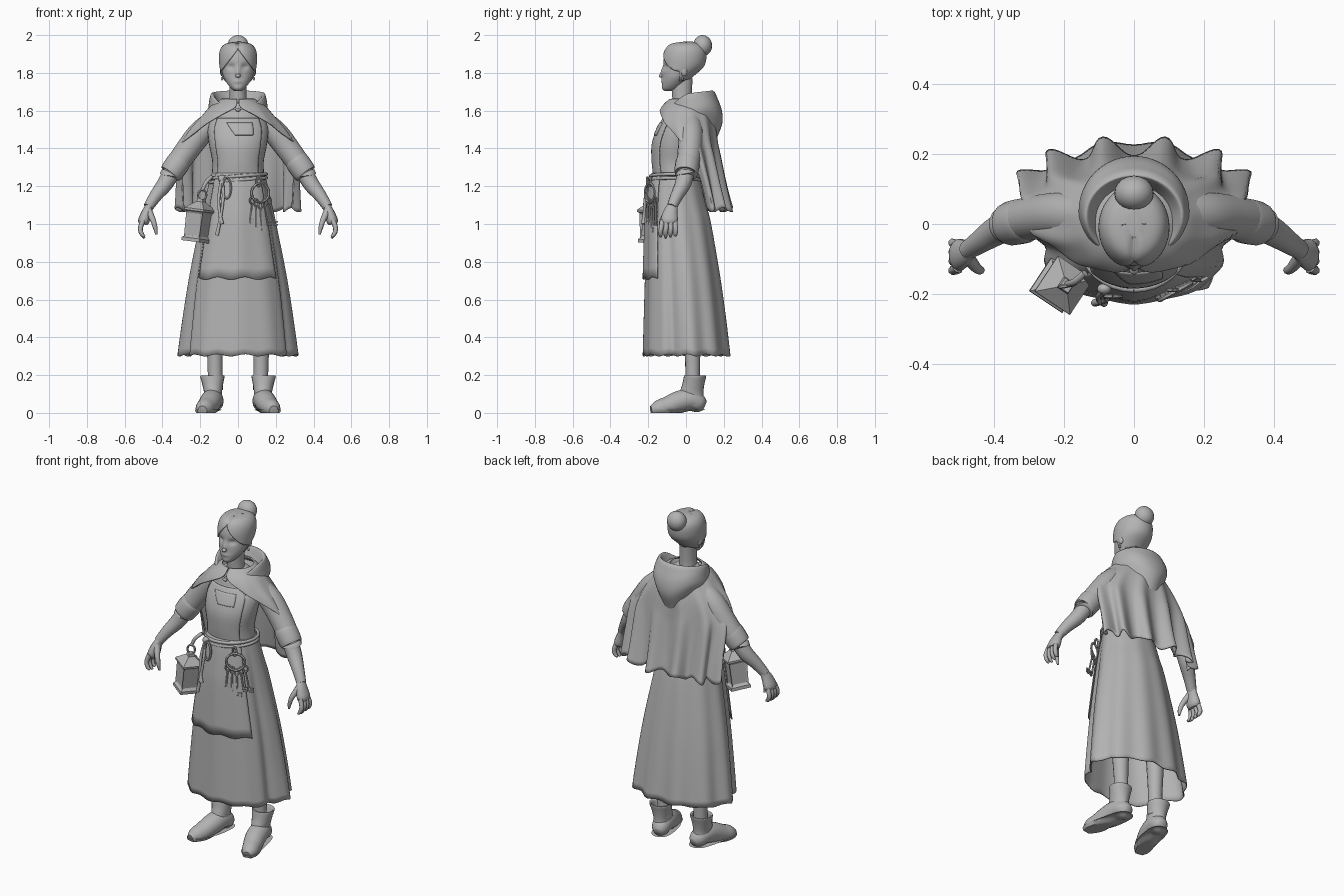
import bpy, bmesh
from math import sin, cos, pi, radians, exp
from mathutils import Vector, Matrix

cube = bpy.data.objects.get("Cube")
if cube:
    bpy.data.objects.remove(cube, do_unlink=True)

grey = bpy.data.materials.new("plain grey")
grey.use_nodes = True
grey.diffuse_color = (.45, .45, .45, 1)
grey.node_tree.nodes["Principled BSDF"].inputs["Base Color"].default_value = (.45, .45, .45, 1)


def smooth(rows, k):
    """Resample rows of numbers along a Catmull-Rom spline."""
    out = []
    for i in range(len(rows) - 1):
        p0, p1, p2 = rows[max(i - 1, 0)], rows[i], rows[i + 1]
        p3 = rows[min(i + 2, len(rows) - 1)]
        for j in range(k):
            t = j / k
            out.append([b + t * ((c - a) + t * ((2*a - 5*b + 4*c - d) + t * (3*b - a - 3*c + d))) / 2
                        for a, b, c, d in zip(p0, p1, p2, p3)])
    return out + [list(rows[-1])]


def skin(bm, rings, closed, caps):
    n = len(rings[0])
    for r, s in zip(rings, rings[1:]):
        for j in range(n if closed else n - 1):
            bm.faces.new((r[j], r[(j + 1) % n], s[(j + 1) % n], s[j]))
    if caps:
        bm.faces.new(rings[0])
        bm.faces.new(rings[-1])


def loft(bm, rows, n=32, k=4, grow=0, span=None, fn=None, caps=False):
    """Stack of level ellipses: rows of (z, front y, back y, half width)."""
    rows, rings = smooth(rows, k), []
    for i, row in enumerate(rows):
        z, yf, yb, rx = row[:4]
        a0, a1 = span(row) if span else (0, 2 * pi)
        ring = []
        for j in range(n + 1 if span else n):
            a = a0 + (a1 - a0) * j / n
            v = Vector(((rx + grow) * sin(a), (yf + yb) / 2 - ((yb - yf) / 2 + grow) * cos(a), z))
            if fn:
                fn(v, a, i / (len(rows) - 1))
            ring.append(bm.verts.new(v))
        rings.append(ring)
    skin(bm, rings, not span, caps)


def tube(bm, pts, n=10, k=4, squash=(1, 1, 1), fn=None):
    """Round tube along points of (x, y, z, radius)."""
    pts, rings, q, old = smooth(pts, k), [], None, None
    for i, p in enumerate(pts):
        t = (Vector(pts[min(i + 1, len(pts) - 1)][:3]) - Vector(pts[max(i - 1, 0)][:3])).normalized()
        q = old.rotation_difference(t) @ q if q else t.to_track_quat('Z', 'Y')
        old, ring = t, []
        for j in range(n):
            a = 2 * pi * j / n
            o = q @ Vector((p[3] * cos(a), p[3] * sin(a), 0))
            v = Vector([c + d * s for c, d, s in zip(p, o, squash)])
            if fn:
                fn(v)
            ring.append(bm.verts.new(v))
        rings.append(ring)
    skin(bm, rings, True, True)


def hoop(bm, c, rx, rz, r, n=16, yaw=0):
    """Upright ring."""
    tube(bm, [(c[0] + rx * sin(a) * cos(yaw), c[1] + rx * sin(a) * sin(yaw), c[2] + rz * cos(a), r)
              for a in (2 * pi * j / n for j in range(n + 1))], 6, 1)


def ball(bm, loc, size, rot=0):
    m = Matrix.Translation(loc) @ Matrix.Rotation(rot, 4, 'X') @ Matrix.Diagonal((*size, 1))
    bmesh.ops.create_uvsphere(bm, u_segments=20, v_segments=12, radius=1, matrix=m)


def finish(name, bm, sharp=50, thick=0, mirror=False):
    bmesh.ops.recalc_face_normals(bm, faces=bm.faces)
    for f in bm.faces:
        f.smooth = True
    me = bpy.data.meshes.new(name)
    bm.to_mesh(me)
    bm.free()
    me.set_sharp_from_angle(angle=radians(sharp))
    me.materials.append(grey)
    ob = bpy.data.objects.new(name, me)
    bpy.context.collection.objects.link(ob)
    if thick:
        mod = ob.modifiers.new("thickness", 'SOLIDIFY')
        mod.thickness, mod.offset = thick, 0
    if mirror:
        ob.modifiers.new("mirror", 'MIRROR')


def part(name, maker, *args, sharp=50, thick=0, mirror=False, **kw):
    bm = bmesh.new()
    maker(bm, *args, **kw)
    finish(name, bm, sharp, thick, mirror)


# Head with eye sockets and lips
HEAD = [(1.705, -.114, -.07, .018), (1.718, -.126, -.035, .036), (1.745, -.126, -.005, .058),
        (1.78, -.123, .03, .077), (1.83, -.12, .085, .089), (1.88, -.117, .1, .092),
        (1.92, -.103, .095, .084), (1.945, -.078, .07, .06), (1.955, -.03, .03, .012)]


def face(v, a, t):
    if cos(a) > 0:
        v.y += .013 * exp(-((abs(v.x) - .036) / .02)**2 - ((v.z - 1.832) / .014)**2)
        v.y -= .006 * exp(-(v.x / .022)**2 - ((v.z - 1.754) / .009)**2)
        v.y -= .014 * exp(-(v.x / .013)**2) * max(0, 1 - abs(v.z - 1.8) / .045)


part("head", loft, HEAD, n=80, k=6, fn=face, caps=True)
part("nose", ball, (0, -.131, 1.786), (.013, .014, .01), .4)
part("neck", loft, [(1.58, -.07, .04, .06), (1.66, -.072, .03, .046), (1.77, -.08, .035, .046)])
bm = bmesh.new()
ball(bm, (.084, -.012, 1.81), (.012, .018, .028), .2)
ball(bm, (.084, -.02, 1.77), (.006, .006, .01))
finish("ear", bm, mirror=True)

# Hair parted at the middle, with a bun
bm = bmesh.new()
loft(bm, HEAD, n=48, grow=.006, caps=True,
     fn=lambda v, a, t: setattr(v, "z", v.z + .007 * t - .012 * t * exp(-(v.x / .012)**2) * (cos(a) > .5)))
for co, no in (((0, -.035, 0), (0, 1, 0)), ((0, 0, 1.925), (1.3, 0, 1)),
               ((0, 0, 1.925), (-1.3, 0, 1)), ((0, 0, 1.765), (0, -.3, 1))):
    bmesh.ops.bisect_plane(bm, geom=bm.verts[:] + bm.edges[:] + bm.faces[:], plane_co=co, plane_no=no)
gone = []
for f in bm.faces:
    c = f.calc_center_median()
    if c.z < 1.765 + .3 * c.y or (c.y < -.035 and c.z < 1.925 - 1.3 * abs(c.x)):
        gone.append(f)
bmesh.ops.delete(bm, geom=gone, context='FACES')
finish("hair", bm, thick=.006)
part("bun", ball, (0, .088, 1.944), (.056, .05, .056))
part("bun_band", ball, (0, .062, 1.915), (.042, .042, .03), -.7)

# Bodice with bib
BODY = [(1.23, -.165, .06, .14), (1.27, -.168, .05, .138), (1.33, -.174, .05, .136),
        (1.42, -.174, .06, .153), (1.5, -.148, .075, .16), (1.56, -.115, .085, .14),
        (1.62, -.08, .07, .095), (1.65, -.07, .04, .06)]
part("bodice", loft, BODY, caps=True)
part("apron_bib", loft, BODY[:6], n=20, grow=.005, span=lambda r: (-.85, .85), thick=.006)
part("bib_flap", loft, [(1.47, -.16, .07, .158), (1.5, -.148, .075, .16), (1.535, -.13, .08, .15)],
     n=10, k=3, grow=.009, thick=.005, span=lambda r: (4.5 * (1.45 - r[0]), .5))

# Skirt with deep side folds, and ragged apron
SKIRT = [(1.27, -.168, .06, .135), (1.22, -.182, .075, .15), (1.1, -.197, .105, .177),
         (1, -.205, .132, .198), (.72, -.213, .18, .252), (.5, -.219, .21, .285), (.305, -.224, .232, .31)]


def skirt_folds(v, a, t):
    turn = min(a, 2 * pi - a)
    s = 1 + .035 * t * cos(11 * a) * (1 - .7 * max(0, cos(a)))
    s -= .16 * t * exp(-((turn - 1.2) / .16)**2)
    v.x, v.y = v.x * s, v.y * s
    v.z += .006 * t**8 * sin(13 * a)


def ragged(v, a, t):
    v.z += .007 * t**12 * sin(11 * a) - .008 * t
    v.y -= .004 * t * cos(9 * a)


part("skirt", loft, SKIRT, n=96, fn=skirt_folds, thick=.006)
part("apron", loft, SKIRT[:5], n=30, grow=.01, span=lambda r: (-.91, .87), fn=ragged, thick=.006)

# Cape: the front edge swings from the throat back over the arms
CAPE = [(1.66, -.085, .09, .085, .05), (1.62, -.125, .12, .145, .08), (1.57, -.15, .14, .19, .55),
        (1.5, -.148, .153, .25, .98), (1.42, -.12, .16, .298, 1.35), (1.35, -.08, .168, .31, 1.5),
        (1.2, -.02, .19, .308, 1.58), (1.075, .01, .213, .306, 1.58)]


def pleats(v, a, t):
    w = -cos(12 * (a - pi))
    v += Vector((sin(a), -cos(a), 0)) * .029 * t * t * (w + .3 * w * w)
    v.z += .012 * t**4 * sin(17 * a)


part("cape", loft, CAPE, n=96, span=lambda r: (r[4], 2 * pi - r[4]), fn=pleats, thick=.008)


# Lowered hood, low at the throat with a pointed bag behind
def droop(v, a, t):
    c = cos(a)
    v.z += -.085 * c**1.5 if c > 0 else -.014 * c
    if c < 0:
        v.z -= .12 * c**4 * max(0, 1 - 2.2 * t)


part("hood", loft, [(1.55, -.11, .16, .15), (1.6, -.12, .192, .158), (1.64, -.115, .188, .154),
                    (1.675, -.105, .16, .148), (1.692, -.098, .142, .14), (1.685, -.088, .132, .128),
                    (1.64, -.075, .115, .105), (1.59, -.065, .095, .085)], n=48, fn=droop, sharp=70)
part("cape_clasp", ball, (0, -.125, 1.605), (.014, .009, .01))

# Arms with rolled sleeves
part("sleeve", tube, [(.12, .02, 1.55, .06), (.2, .025, 1.48, .066), (.27, .02, 1.39, .064),
                      (.335, .008, 1.3, .06)], n=18, mirror=True)
part("sleeve_cuff", tube, [(.3, .014, 1.345, .055), (.312, .01, 1.33, .064), (.343, .003, 1.287, .064),
                           (.358, 0, 1.265, .059), (.356, 0, 1.27, .045)], n=18, mirror=True)
part("forearm", tube, [(.335, .005, 1.3, .046), (.385, -.015, 1.215, .043), (.435, -.048, 1.15, .034),
                       (.475, -.075, 1.09, .027)], n=14, mirror=True)
bm = bmesh.new()
tube(bm, [(.466, -.068, 1.105, .027), (.483, -.082, 1.065, .038), (.498, -.088, 1.02, .046),
          (.504, -.088, 1, .036)], n=14, squash=(.66, 1, .66))
for i in range(4):
    y = .026 * i
    tube(bm, [(.503, -.124 + .8 * y, 1.02, .014), (.517, -.132 + y, .975, .013),
              (.508, -.134 + y, .945, .011), (.494, -.134 + y, .925 + .008 * abs(i - 1), .006)], n=8)
tube(bm, [(.474, -.095, 1.07, .02), (.45, -.125, 1.02, .015), (.438, -.132, .98, .012),
          (.432, -.13, .945, .006)], n=8)
finish("hand", bm, mirror=True)

# Legs and boots
part("leg", tube, [(.12, .035, .12, .04), (.122, .035, .28, .04), (.125, .03, .55, .055)], n=16, mirror=True)
part("boot_shaft", loft, [(.04, -.03, .1, .048), (.1, -.035, .092, .047), (.15, -.02, .097, .055),
                          (.19, -.012, .106, .064), (.198, -.01, .104, .061), (.19, -.002, .095, .052),
                          (.15, 0, .08, .045)], n=20, mirror=True,
     fn=lambda v, a, t: setattr(v, "x", v.x + .132 + .04 * (v.z - .1)))
FOOT = [(.12, .1, .04, .024), (.123, .075, .05, .046), (.134, .02, .07, .056), (.146, -.04, .058, .057),
        (.165, -.1, .034, .052), (.182, -.15, .022, .044), (.189, -.185, .016, .022)]
part("boot_foot", tube, FOOT, n=20, mirror=True, fn=lambda v: setattr(v, "z", max(v.z, .012)))
part("boot_sole", tube, [(x, y, z, r + .004) for x, y, z, r in FOOT], n=20, mirror=True, sharp=40,
     fn=lambda v: setattr(v, "z", min(max(v.z, 0), .018)))

# Rope belt, knot and hanging ends
bm = bmesh.new()
for lift in (0, .02):
    tube(bm, [(.15 * sin(a), -.056 - .131 * cos(a), 1.232 + lift + .012 * sin(a + 6 * lift), .009)
              for a in (pi * j / 16 for j in range(33))], 8, 1)
ball(bm, (-.085, -.185, 1.24), (.02, .016, .02))
tube(bm, [(-.085, -.19, 1.24, .009), (-.078, -.214, 1.15, .008), (-.09, -.222, 1.05, .008), (-.112, -.225, .94, .011)])
tube(bm, [(-.085, -.19, 1.24, .009), (-.1, -.205, 1.16, .008), (-.1, -.218, 1.08, .008), (-.085, -.226, 1, .011)])
hoop(bm, (-.06, -.206, 1.19), .022, .055, .007)
finish("rope_belt", bm)

# Key ring with five keys
bm = bmesh.new()
hoop(bm, (.118, -.192, 1.165), .052, .05, .007, 24, .5)
hoop(bm, (.11, -.188, 1.225), .012, .025, .006)
for i in range(5):
    x = .075 + .022 * i
    y, z, lean = -.242 + .5 * x, 1.1 + .012 * abs(i - 2), .01 * (i - 2) + .008
    low = z - .12 - .012 * (i % 3)
    hoop(bm, (x, y, z), .013, .018, .005, 10, .5)
    tube(bm, [(x, y, z - .015, .005), (x + lean, y, low, .005)], 6, 1)
    for up in (.004, .02):
        m = Matrix.Translation((x + lean + .01, y + .004, low + up)) @ Matrix.Rotation(.5, 4, 'Z')
        bmesh.ops.create_cube(bm, size=1, matrix=m @ Matrix.Diagonal((.022, .008, .01, 1)))
finish("keys", bm, sharp=40)

# Square lantern hanging at the hip
bm = bmesh.new()
loft(bm, [(z, -r, r, r) for z, r in ((0, .08), (.018, .08), (.024, .069), (.158, .074), (.163, .086),
                                     (.174, .086), (.214, .026), (.23, .022))], n=4, k=1, caps=True)
panes = [f for f in bm.faces if abs(f.calc_center_median().z - .091) < .01]
bmesh.ops.recalc_face_normals(bm, faces=bm.faces)
bmesh.ops.inset_individual(bm, faces=panes, thickness=.012, depth=-.005)
hoop(bm, (0, 0, .25), .022, .028, .006)
bm.transform(Matrix.Translation((-.222, -.175, .905)) @ Matrix.Rotation(.13, 4, 'Y') @ Matrix.Rotation(.2, 4, 'Z'))
finish("lantern", bm, sharp=25)
part("lantern_strap", tube, [(-.19, -.17, 1.175, .009), (-.17, -.165, 1.22, .01), (-.14, -.14, 1.25, .01)])
